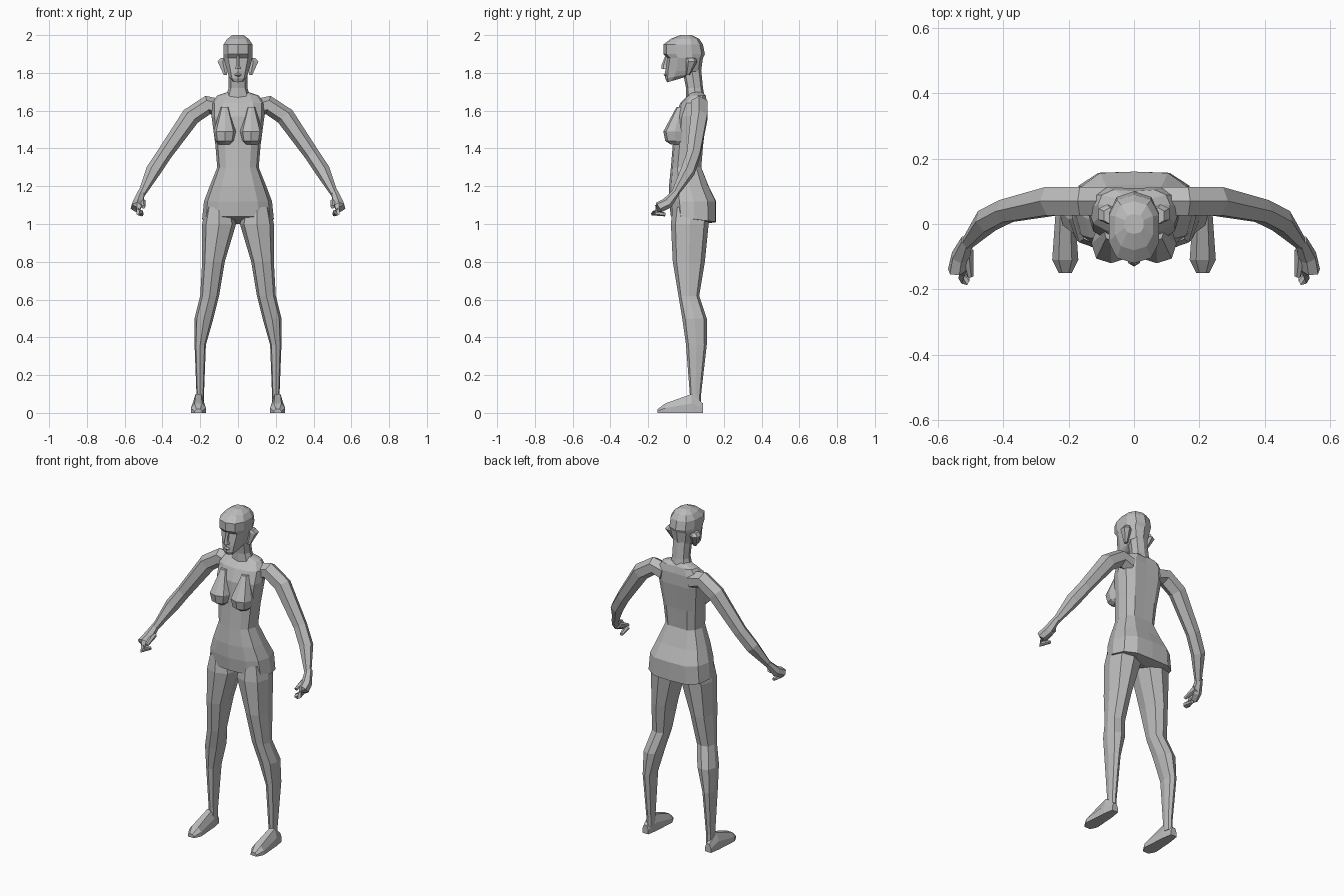
import bpy, bmesh, math
from mathutils import Vector

cube = bpy.data.objects.get("Cube")
if cube:
    bpy.data.objects.remove(cube, do_unlink=True)

GREY = (0.5, 0.5, 0.5, 1)
clay = bpy.data.materials.new("plain grey")
clay.use_nodes = True
clay.diffuse_color = GREY
shader = next(node for node in clay.node_tree.nodes if node.type == "BSDF_PRINCIPLED")
shader.inputs["Base Color"].default_value = GREY


def loft(name, rings, mirror=False):
    """Skin rings of equal length, cap both ends and optionally mirror across x."""
    bm = bmesh.new()
    loops = [[bm.verts.new(point) for point in ring] for ring in rings]
    count = len(loops[0])
    for lower, upper in zip(loops, loops[1:]):
        for i in range(count):
            j = (i + 1) % count
            bm.faces.new((lower[i], lower[j], upper[j], upper[i]))
    bm.faces.new(loops[0])
    bm.faces.new(loops[-1])
    bmesh.ops.recalc_face_normals(bm, faces=bm.faces)
    mesh = bpy.data.meshes.new(name)
    bm.to_mesh(mesh)
    bm.free()
    mesh.materials.append(clay)
    part = bpy.data.objects.new(name, mesh)
    bpy.context.collection.objects.link(part)
    if mirror:
        part.modifiers.new("mirror", "MIRROR")


def squared(value, power=0.8):
    """Flatten a sine so that an ellipse becomes slightly boxy."""
    return math.copysign(abs(value) ** power, value)


def level(z, width, front, back, x=0, sides=8, rise=0, groove=0):
    """Level ring of half width; rise tilts the back, groove dents its middle."""
    ring = []
    for i in range(sides):
        angle = math.tau * i / sides
        across, ahead = squared(math.sin(angle)), squared(math.cos(angle))
        y = (front + back - ahead * (back - front)) / 2
        if i == sides // 2:
            y -= groove
        ring.append(Vector((x + across * width, y, z + rise * (1 - ahead) / 2)))
    return ring


def tube(name, path, sides=6):
    """Mirrored limb along a path of (x, y, z, radius)."""
    points = [Vector(stop[:3]) for stop in path]
    rings = []
    for i, point in enumerate(points):
        ahead = points[min(i + 1, len(points) - 1)] - points[max(i - 1, 0)]
        across = ahead.cross(Vector((1, 0, 1))).normalized()
        upward = across.cross(ahead).normalized()
        angles = [math.tau * k / sides for k in range(sides)]
        rings.append([point + path[i][3] * (upward * math.cos(a) + across * math.sin(a))
                      for a in angles])
    loft(name, rings, mirror=True)


# Torso from the buttock shelf to the neck: height, half width, front, back
torso = [(1.12, 0.18, -0.09, 0.17), (1.2, 0.15, -0.09, 0.13), (1.3, 0.11, -0.08, 0.09),
         (1.42, 0.12, -0.07, 0.1), (1.57, 0.14, -0.06, 0.12), (1.64, 0.14, -0.03, 0.12),
         (1.68, 0.11, 0.01, 0.11), (1.7, 0.05, 0.02, 0.09)]
pelvis = [level(1.04, width, -0.08, back, sides=12, rise=rise, groove=0.01)
          for width, back, rise in ((0.08, 0.1, -0.04), (0.19, 0.17, -0.03))]
loft("torso", pelvis + [level(*row, sides=12, groove=0.01) for row in torso])

# Bust
bust = [(1.42, 0.03, -0.08), (1.44, 0.05, -0.11), (1.49, 0.06, -0.12), (1.62, 0.02, -0.05)]
loft("bust", [level(z, width, front, 0, x=0.07) for z, width, front in bust], mirror=True)

# Neck
neck = [(1.66, 0.07, 0, 0.1), (1.72, 0.05, 0, 0.09), (1.82, 0.05, -0.02, 0.08)]
loft("neck", [level(*row) for row in neck])

# Head: chin, jaw, cheeks, eye hollow, brow, crown
skull = [(1.81, 0.06, -0.11, 0.08), (1.88, 0.08, -0.1, 0.09), (1.9, 0.08, -0.12, 0.1),
         (1.95, 0.08, -0.12, 0.09), (1.98, 0.06, -0.08, 0.07), (2, 0.03, -0.03, 0.03)]
chin = [level(1.75, 0.03, -0.1, -0.03, sides=10, rise=0.02),
        level(1.77, 0.05, -0.11, 0.05, sides=10, rise=0.03)]
loft("head", chin + [level(*row, sides=10) for row in skull])

# Nose, lips and ears
nose = [(1.82, 0.02, -0.13), (1.84, 0.01, -0.13), (1.89, 0.01, -0.11)]
lips = [(1.78, 0.01, -0.11), (1.79, 0.02, -0.12), (1.8, 0.01, -0.11)]
for name, rows in (("nose", nose), ("lips", lips)):
    loft(name, [level(*row, back=-0.08, sides=6) for row in rows])
ears = [(1.79, 0.01, 0.02), (1.86, 0.03, 0.06), (1.88, 0.02, 0.05)]
loft("ears", [level(z, width, 0, back, x=0.06 + width * 0.7, sides=6)
              for z, width, back in ears], mirror=True)

# Arms, fists and thumbs
tube("arms", [(0.09, 0.07, 1.61, 0.05), (0.16, 0.07, 1.63, 0.05), (0.25, 0.07, 1.57, 0.05),
              (0.39, 0.04, 1.37, 0.04), (0.45, 0.01, 1.28, 0.04), (0.51, -0.06, 1.16, 0.02)])
tube("fists", [(0.51, -0.05, 1.17, 0.02), (0.53, -0.1, 1.11, 0.03), (0.54, -0.14, 1.09, 0.03),
               (0.52, -0.17, 1.06, 0.02), (0.51, -0.11, 1.05, 0.01)])
tube("thumbs", [(0.51, -0.08, 1.12, 0.02), (0.5, -0.16, 1.09, 0.01)])

# Legs: height, half width, front, back, distance from the middle
legs = [(1.09, 0.07, -0.07, 0.13, 0.1), (1, 0.09, -0.08, 0.12, 0.1),
        (0.8, 0.06, -0.07, 0.1, 0.13), (0.62, 0.05, -0.04, 0.07, 0.15),
        (0.5, 0.05, -0.02, 0.11, 0.18), (0.36, 0.03, 0, 0.11, 0.2),
        (0.1, 0.02, 0.02, 0.08, 0.2), (0.04, 0.02, 0.02, 0.08, 0.2)]
loft("legs", [level(*row) for row in legs], mirror=True)

# Feet from heel to toe: position, half width, height
feet = [(0.09, 0.02, 0.05), (0.03, 0.03, 0.1), (-0.11, 0.04, 0.05), (-0.15, 0.02, 0.02)]
outline = [(-1, 0), (1, 0), (1, 0.5), (0.5, 1), (-0.5, 1), (-1, 0.5)]
loft("feet", [[Vector((0.21 + u * width, y, v * height)) for u, v in outline]
              for y, width, height in feet], mirror=True)
